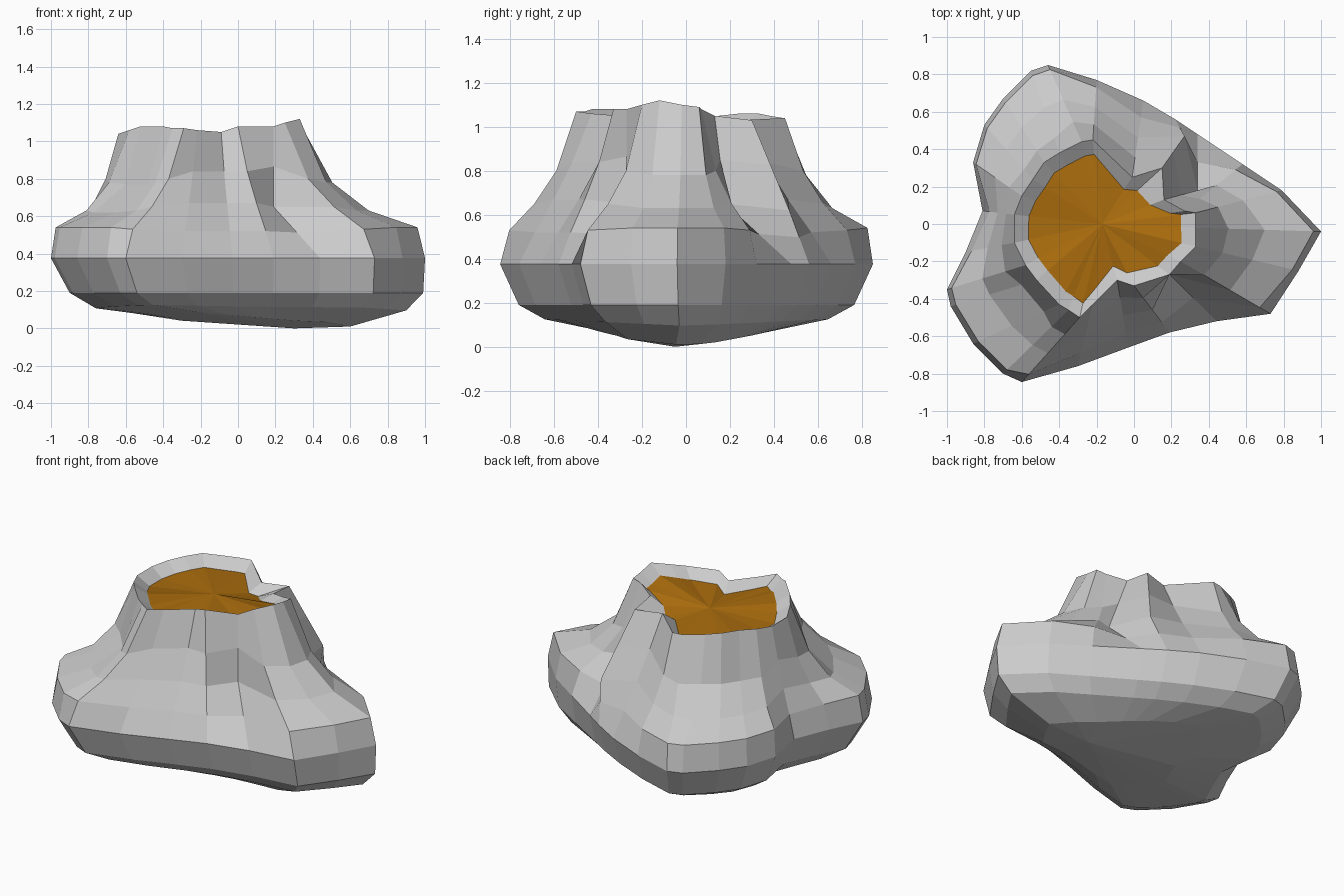
import bpy, bmesh
from mathutils import Vector

if "Cube" in bpy.data.objects:
    bpy.data.objects.remove(bpy.data.objects["Cube"])

# Widest outline of the rock base (x, y), counter-clockwise from +x
OUTLINE = [(1, -.04), (.79, .18), (.58, .32), (.34, .48), (.22, .56), (.05, .66), (-.2, .77),
           (-.46, .85), (-.55, .82), (-.7, .67), (-.8, .53), (-.86, .33), (-.81, .07),
           (-.9, -.15), (-1, -.35), (-.98, -.44), (-.86, -.64), (-.7, -.8), (-.6, -.845),
           (-.3, -.76), (-.03, -.66), (.19, -.58), (.44, -.52), (.73, -.48), (.88, -.25)]
# Matching rim points (x, y, z)
RIM = [(.33, -.02, 1.10), (.33, .06, 1.09), (.27, .07, 1.08), (.16, .13, 1.05), (.15, .30, 1.03),
       (-.01, .25, 1.03), (-.22, .45, 1.04), (-.28, .44, 1.04), (-.40, .38, 1.05),
       (-.48, .33, 1.06), (-.54, .24, 1.06), (-.60, .15, 1.05), (-.64, .05, 1.04),
       (-.64, -.10, 1.04), (-.58, -.22, 1.06), (-.52, -.30, 1.08), (-.40, -.43, 1.08),
       (-.35, -.46, 1.07), (-.29, -.50, 1.07), (-.22, -.43, 1.06), (-.09, -.30, 1.05),
       (.0, -.33, 1.08), (.19, -.27, 1.08), (.25, -.20, 1.10), (.33, -.12, 1.12)]
# Wall profile per column: L lobe shoulder, T steep lobe, M half lobe, S slope
KINDS = "LLMSSSMLTTTLSMLTTLMSSSSML"
WALL = {"L": [(.06, .54), (.45, .63), (.74, .78)],
        "T": [(.06, .54), (.45, .62), (.82, .77)],
        "M": [(.12, .53), (.45, .65), (.74, .80)],
        "S": [(.22, .52), (.48, .67), (.74, .84)]}
# Columns whose wall bends through one crease point instead, and wide lip
CREASE = {3: (.34, .18, .65), 4: (.27, .47, .62), 22: (.19, -.27, .65)}
LIP = {4: .18}


def lip(i):
    """Inner lip point, moved inward and down."""
    r = Vector(RIM[i])
    inward = (Vector((-.18, 0)) - r.xy).normalized() * LIP.get(i, .078)
    return r + Vector((inward.x, inward.y, -.055))


def column(i):
    """Points of one vertical strip, from underside to inner lip."""
    ax, ay = OUTLINE[i]
    rim = Vector(RIM[i])
    left = ax < 0
    x0, y0 = .2, -.05
    gx, gy = x0 + (ax - x0) * .5, y0 + (ay - y0) * .5
    a = Vector((ax, ay, .375))
    pts = [(gx, gy, max(.005, .025 - .05 * gx) + .11 * abs(gy)),
           (ax * (.76 if left else .9), ay * .76, .095 + .035 * abs(ay)),
           (ax * (.9 if left else .99), ay * .9, .19), a]
    if i in CREASE:
        c = Vector(CREASE[i])
        pts += [a.lerp(c, .5), c, c.lerp(rim, .5)]
    else:
        for t, z in WALL[KINDS[i]]:
            p = a.lerp(rim, t)
            pts.append((p.x, p.y, z))
    return pts + [rim, lip(i)]


def finish(bm, name):
    me = bpy.data.meshes.new(name)
    bm.to_mesh(me)
    bm.free()
    ob = bpy.data.objects.new(name, me)
    bpy.context.collection.objects.link(ob)
    return ob


# Rock body: columns stitched into walls, closed at the bottom
bm = bmesh.new()
cols = [[bm.verts.new(p) for p in column(i)] for i in range(len(RIM))]
base = bm.verts.new((.3, -.05, 0))
for i, c in enumerate(cols):
    d = cols[(i + 1) % len(cols)]
    bm.faces.new((base, d[0], c[0]))
    for j in range(len(c) - 1):
        bm.faces.new((c[j], d[j], d[j + 1], c[j + 1]))
finish(bm, "rock_body")

# Coloured floor inside the rim
bm = bmesh.new()
ring = [bm.verts.new(lip(i)) for i in range(len(RIM))]
mid = bm.verts.new((-.17, 0, 1.01))
for i, v in enumerate(ring):
    bm.faces.new((mid, v, ring[(i + 1) % len(ring)]))
floor = finish(bm, "top_floor")
mat = bpy.data.materials.new("amber")
mat.diffuse_color = (.40, .15, .004, 1)
mat.use_nodes = True
mat.node_tree.nodes["Principled BSDF"].inputs["Base Color"].default_value = mat.diffuse_color
floor.data.materials.append(mat)
